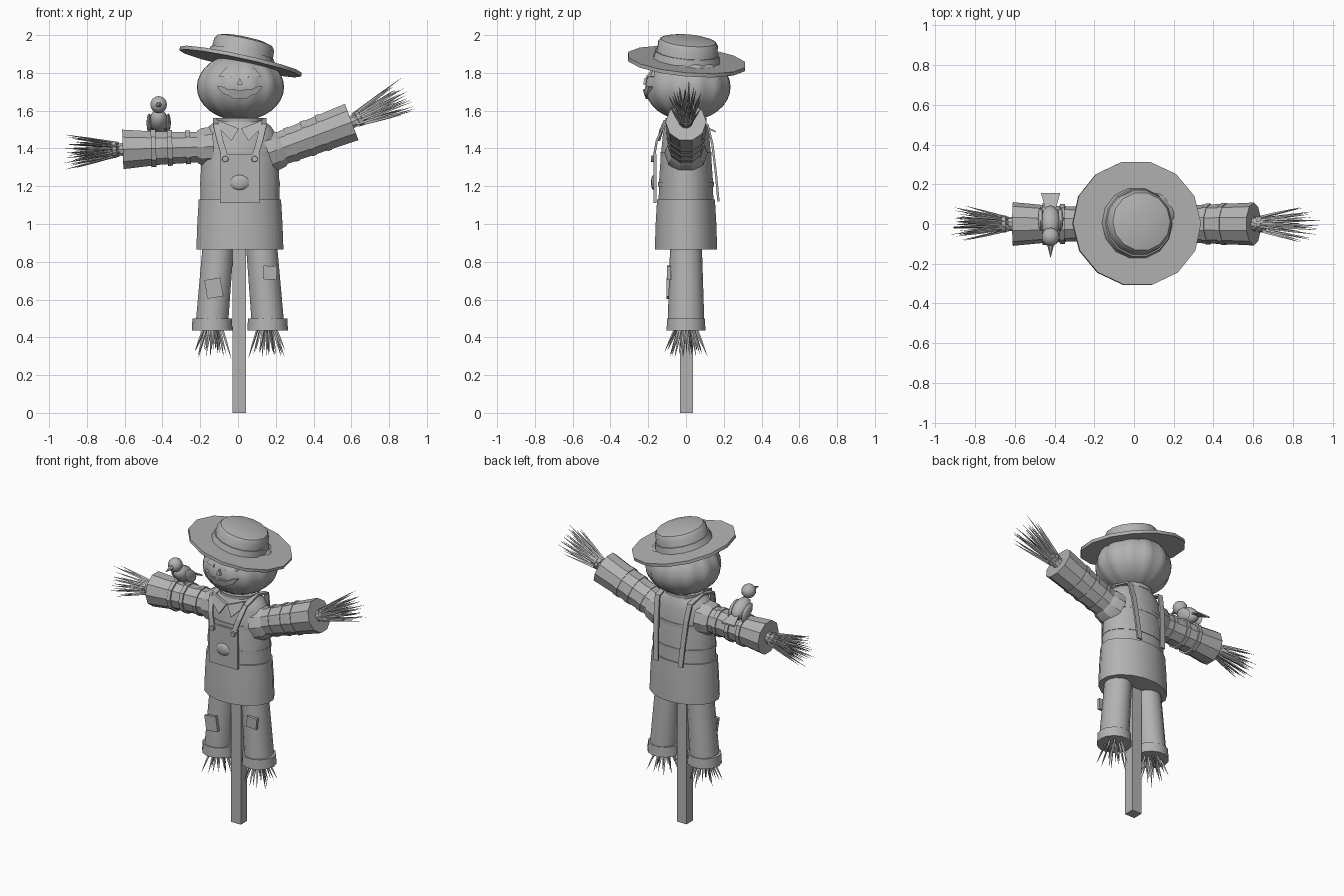
import bpy, bmesh, math, random
from mathutils import Vector, Matrix

if "Cube" in bpy.data.objects:
    bpy.data.objects.remove(bpy.data.objects["Cube"])

random.seed(4)
CX = 0.01  # centre line of the body
mat = bpy.data.materials.new("plain_grey")
mat.diffuse_color = (0.45, 0.45, 0.45, 1)
mat.use_nodes = True
mat.node_tree.nodes["Principled BSDF"].inputs["Base Color"].default_value = mat.diffuse_color


def finish(name, bm, smooth=None):
    bmesh.ops.recalc_face_normals(bm, faces=bm.faces)
    me = bpy.data.meshes.new(name)
    bm.to_mesh(me)
    bm.free()
    me.materials.append(mat)
    ob = bpy.data.objects.new(name, me)
    bpy.context.collection.objects.link(ob)
    if smooth:
        bpy.ops.object.select_all(action='DESELECT')
        ob.select_set(True)
        bpy.context.view_layer.objects.active = ob
        bpy.ops.object.shade_smooth_by_angle(angle=math.radians(smooth))
    return ob


def loft(bm, rings):
    """Skin closed rings of points and cap both ends."""
    vs = [[bm.verts.new(p) for p in r] for r in rings]
    n = len(vs[0])
    for a, b in zip(vs, vs[1:]):
        for i in range(n):
            bm.faces.new((a[i], a[(i + 1) % n], b[(i + 1) % n], b[i]))
    bm.faces.new(vs[0][::-1])
    bm.faces.new(vs[-1])


def aim(start, end):
    d = Vector(end) - Vector(start)
    return Matrix.Translation(start) @ d.to_track_quat('Z', 'Y').to_matrix().to_4x4()


def lathe(name, m, profile, sides=14, smooth=35, phase=0.0):
    """Profile rows are (height, rx, ry)."""
    bm = bmesh.new()
    ang = [2 * math.pi * (i + phase) / sides for i in range(sides)]
    loft(bm, [[m @ Vector((rx * math.cos(a), ry * math.sin(a), h)) for a in ang]
              for h, rx, ry in profile])
    return finish(name, bm, smooth)


def box(name, centre, size, turn=0):
    bm = bmesh.new()
    m = Matrix.Translation(centre) @ Matrix.Rotation(turn, 4, 'Y') @ Matrix.Diagonal((*size, 1))
    bmesh.ops.create_cube(bm, size=1, matrix=m)
    return finish(name, bm)


def ball(name, centre, size, tilt=0, seg=14):
    bm = bmesh.new()
    m = Matrix.Translation(centre) @ Matrix.Rotation(tilt, 4, 'X') @ Matrix.Diagonal((*size, 1))
    bmesh.ops.create_uvsphere(bm, u_segments=seg, v_segments=8, radius=1, matrix=m)
    return finish(name, bm, 50)


def ribbon(name, pts, width, thick=0.012):
    bm = bmesh.new()
    pts = [Vector(p) for p in pts]
    rings = []
    for i, p in enumerate(pts):
        t = pts[min(i + 1, len(pts) - 1)] - pts[max(i - 1, 0)]
        n = Vector((1, 0, 0)).cross(t).normalized() * thick / 2
        w = Vector((width / 2, 0, 0))
        rings.append([p - w - n, p + w - n, p + w + n, p - w + n])
    loft(bm, rings)
    return finish(name, bm)


def plate(name, pts, depth):
    """Extruded front panel from 3D points."""
    bm = bmesh.new()
    loft(bm, [[Vector(p) for p in pts], [Vector(p) + Vector((0, depth, 0)) for p in pts]])
    return finish(name, bm)


def straw(name, start, end, count, spread, base):
    """Bundle of thin tapered stalks fanning out along an axis."""
    bm = bmesh.new()
    m = aim(start, end)
    length = (Vector(end) - Vector(start)).length
    for k in range(count):
        a = k * 2.4
        r = math.sqrt((k + 0.5) / count)
        d = Vector((math.cos(a) * r, math.sin(a) * r, 0))
        p = d * base
        q = d * spread + Vector((0, 0, length * random.uniform(0.72, 1.0)))
        s = aim(m @ p, m @ q)
        h = (q - p).length
        loft(bm, [[s @ Vector((w * math.cos(t), w * math.sin(t), z))
                   for t in (0, 2.09, 4.19)] for z, w in ((0, .008), (h * .55, .006), (h, .0006))])
    return finish(name, bm)


# Post
box("post", (0.007, 0.002, 0.7), (0.072, 0.068, 1.4))

# Body
body = Matrix.Translation((CX, 0, 0))
lathe("trousers_top", body, [(.865, .235, .168), (1.0, .23, .164), (1.13, .222, .156)], 16, 35, .5)
lathe("shirt", body, [(1.1, .213, .148), (1.22, .213, .146), (1.36, .208, .136),
                      (1.47, .2, .125), (1.52, .165, .115), (1.555, .115, .1)], 16, 35, .5)
for z, rx, ry in ((1.21, .216, .150), (1.37, .212, .138)):
    lathe("shirt_stripe", body, [(z - .012, rx, ry), (z + .012, rx, ry)], 16, 35, .5)
lathe("neck_ring", body, [(1.54, .125, .11), (1.562, .128, .112)], 14)
box("bib", (CX, -.163, 1.24), (.21, .016, .26))
ball("bib_badge", (CX - .002, -.172, 1.22), (.05, .014, .04), seg=8)

for s in (-1, 1):
    x = lambda v: CX + s * v
    # Collar flap
    plate("collar_flap", [(x(.005), -.135, 1.505), (x(.12), -.118, 1.55), (x(.105), -.14, 1.50),
                          (x(.045), -.155, 1.44)], .018)
    # Strap over the shoulder, with a button
    ribbon("strap", [(x(.075), -.172, 1.34), (x(.105), -.155, 1.44), (x(.125), -.115, 1.525),
                     (x(.125), 0, 1.555), (x(.12), .115, 1.525), (x(.11), .14, 1.42),
                     (x(.1), .158, 1.27), (x(.09), .172, 1.12)], .034)
    lathe("strap_button", aim((x(.078), -.165, 1.345), (x(.078), -.2, 1.345)),
          [(0, .018, .018), (.02, .016, .016)], 8)
    # Leg, cuff and straw foot
    lathe("leg", aim((x(.15), 0, .45), (x(.112), 0, .92)),
          [(0, .098, .088), (.47, .083, .084)], 14)
    lathe("cuff", Matrix.Translation((x(.147), 0, 0)),
          [(.435, .108, .106), (.5, .104, .102)], 14)
    straw("foot_straw", (x(.145), 0, .46), (x(.152), 0, .29), 18, .115, .05)

# Knee patches
box("left_patch", (-.128, -.094, .66), (.085, .02, .10), math.radians(-9))
box("right_patch", (.17, -.09, .742), (.072, .02, .072), math.radians(3))

# Arms
for side, a, b, tip, r0, r1 in (("left", (-.13, 0, 1.41), (-.61, 0, 1.395), (-.925, 0, 1.375), .082, .11),
                                ("right", (.16, 0, 1.375), (.602, 0, 1.54), (.905, 0, 1.685), .09, .108)):
    m = aim(a, b)
    L = (Vector(b) - Vector(a)).length
    lathe(side + "_sleeve", m, [(0, r0, r0), (L * .6, r0 + .01, r0 + .01), (L, r1, r1)], 10, 30)
    for t in (.28, .48, .66):
        r = r0 + (r1 - r0) * t + .004
        lathe(side + "_sleeve_stripe", m, [(L * t - .013, r, r), (L * t + .013, r, r)], 10, 30)
    lathe(side + "_shoulder", m, [(0, .115, .11), (.06, .105, .105), (.085, .09, .09)], 10, 30)
    d = (Vector(tip) - Vector(b)).normalized()
    B = Vector(b)
    lathe(side + "_wrist", aim(B - d * .03, B + d), [(0, .04, .04), (.06, .032, .032), (.065, .044, .044),
          (.085, .044, .044), (.09, .034, .034), (.11, .04, .04)], 10)
    straw(side + "_hand_straw", B + d * .02, tip, 34, .10, .035)

# Pumpkin head with ribs
HC, HR = Vector((CX + .003, .01, 1.725)), Vector((.235, .23, .178))
bm = bmesh.new()
bmesh.ops.create_uvsphere(bm, u_segments=48, v_segments=16, radius=1)
for v in bm.verts:
    a = math.atan2(v.co.y, v.co.x)
    k = .95 + .05 * abs(math.sin(a * 6)) ** .6
    v.co = HC + Vector((v.co.x * k * HR.x, v.co.y * k * HR.y, v.co.z * HR.z))
finish("head", bm, 28)


def on_face(x, z):
    u, w = (x - HC.x) / HR.x, (z - HC.z) / HR.z
    return (x, HC.y - HR.y * math.sqrt(max(0, 1 - u * u - w * w)) - .008, z)


for s in (-1, 1):
    plate("eye", [on_face(CX + s * px, pz) for px, pz in ((.04, 1.775), (.115, 1.78), (.07, 1.83))], .03)
plate("nose", [on_face(CX + px, pz) for px, pz in ((-.016, 1.738), (.016, 1.738), (0, 1.772))], .03)
bm = bmesh.new()
arc = []
for i in range(9):
    u = i / 4 - 1
    x, mid = CX + u * .12, 1.685 + .042 * u * u
    h = .018 * (1 - abs(u) ** 2) + .002 + (.008 if i % 2 else 0)
    hi, lo = Vector(on_face(x, mid + h)), Vector(on_face(x, mid - h))
    back = Vector((0, .03, 0))
    arc.append([lo, hi, hi + back, lo + back])
loft(bm, arc)
finish("mouth", bm)

# Hat, tilted to one side
hat = (Matrix.Translation((.014, .003, 1.862)) @ Matrix.Rotation(math.radians(12.2), 4, 'Y')
       @ Matrix.Rotation(math.radians(-5), 4, 'X'))
lathe("hat_brim", hat, [(-.012, .33, .318), (.008, .33, .318)], 14)
lathe("hat_crown", hat, [(0, .168, .168), (.09, .162, .162), (.112, .148, .148),
                         (.124, .1, .1), (.128, .04, .04)], 14, 40)
lathe("hat_band", hat, [(.005, .182, .182), (.045, .172, .172)], 14)

# Bird perched on the sleeve
BX = -.42
ball("bird_body", (BX, .015, 1.545), (.05, .085, .052), math.radians(-30))
ball("bird_head", (BX, -.065, 1.632), (.045, .047, .045))
lathe("bird_beak", aim((BX, -.10, 1.632), (BX, -.17, 1.622)), [(0, .018, .016), (.07, .001, .001)], 6)
bm = bmesh.new()
loft(bm, [[Vector((BX + sx * w, y, z + sz)) for sx, sz in ((-1, 0), (1, 0), (1, .01), (-1, .01))]
          for w, y, z in ((.022, .06, 1.525), (.048, .155, 1.485))])
finish("bird_tail", bm)
for s in (-1, 1):
    ball("bird_wing", (BX + s * .05, .025, 1.535), (.015, .07, .038), math.radians(-35), 8)
    lathe("bird_leg", aim((BX + s * .022, 0, 1.47), (BX + s * .022, 0, 1.53)),
          [(0, .007, .007), (.05, .006, .006)], 6)
